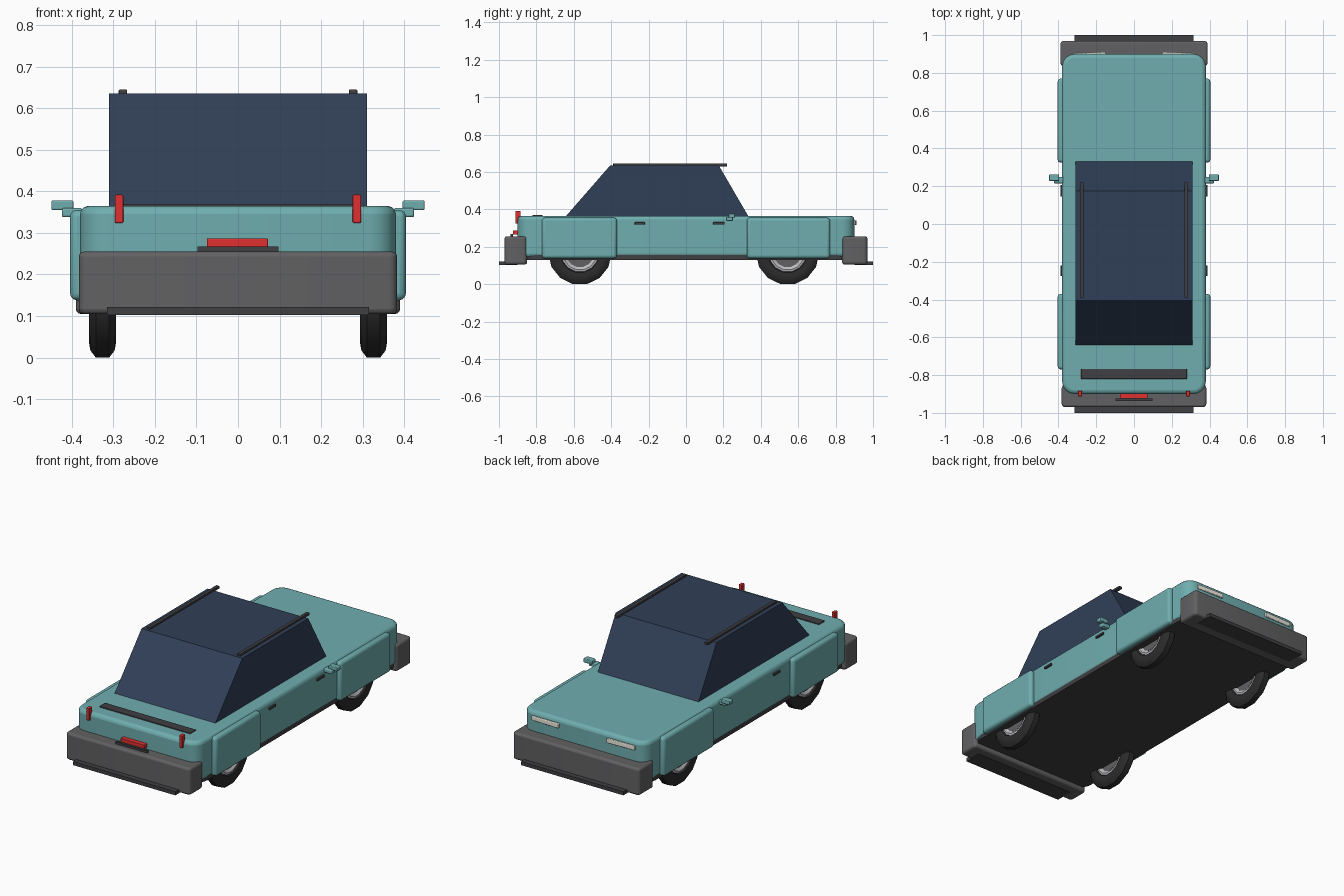
import bpy, bmesh, math
from mathutils import Matrix

if "Cube" in bpy.data.objects:
    bpy.data.objects.remove(bpy.data.objects["Cube"])


def mat(name, r, g, b):
    m = bpy.data.materials.new(name)
    m.diffuse_color = (r, g, b, 1)
    m.use_nodes = True
    m.node_tree.nodes["Principled BSDF"].inputs["Base Color"].default_value = m.diffuse_color
    return m


TEAL = mat("teal_paint", 0.16, 0.42, 0.43)
GLASS = mat("tinted_glass", 0.03, 0.05, 0.095)
DARK = mat("dark_trim", 0.05, 0.05, 0.055)
BUMPER = mat("bumper_grey", 0.12, 0.12, 0.125)
RUBBER = mat("rubber", 0.025, 0.025, 0.025)
METAL = mat("rim_metal", 0.5, 0.5, 0.52)
RED = mat("red_lens", 0.75, 0.03, 0.03)
LAMP = mat("white_lens", 0.85, 0.83, 0.75)


def finish(name, bm, material, bevel=0, segments=3, smooth=True):
    bmesh.ops.recalc_face_normals(bm, faces=bm.faces)
    me = bpy.data.meshes.new(name)
    bm.to_mesh(me)
    bm.free()
    ob = bpy.data.objects.new(name, me)
    bpy.context.collection.objects.link(ob)
    me.materials.append(material)
    if bevel:
        mod = ob.modifiers.new("bevel", 'BEVEL')
        mod.width, mod.segments, mod.limit_method = bevel, segments, 'ANGLE'
        mod.angle_limit = math.radians(40)
    if smooth:
        bpy.ops.object.select_all(action='DESELECT')
        ob.select_set(True)
        bpy.context.view_layer.objects.active = ob
        bpy.ops.object.shade_smooth_by_angle(angle=math.radians(35))
    return ob


def box(name, x, y, z, material, bevel=0, corner=0, axis=2, turn=0):
    """Box from (min, max) ranges; corner rounds the edges parallel to axis."""
    bm = bmesh.new()
    bmesh.ops.create_cube(bm, size=1)
    size = [r[1] - r[0] for r in (x, y, z)]
    mid = [(r[1] + r[0]) / 2 for r in (x, y, z)]
    bmesh.ops.scale(bm, vec=size, verts=bm.verts)
    if corner:
        edges = [e for e in bm.edges
                 if abs((e.verts[0].co - e.verts[1].co).normalized()[axis]) > 0.9]
        bmesh.ops.bevel(bm, geom=edges, offset=corner, segments=4, profile=0.5, affect='EDGES')
    bmesh.ops.rotate(bm, cent=(0, 0, 0), matrix=Matrix.Rotation(turn, 3, 'Z'), verts=bm.verts)
    bmesh.ops.translate(bm, vec=mid, verts=bm.verts)
    return finish(name, bm, material, bevel)


def pair(name, x, y, z, material, bevel=0, turn=0, **kw):
    """Same box on both sides of the car."""
    box("right_" + name, x, y, z, material, bevel, turn=turn, **kw)
    box("left_" + name, (-x[1], -x[0]), y, z, material, bevel, turn=-turn, **kw)


def lathe(name, profile, centre, material, n=14, closed=True):
    """Revolve (x, radius) points about the axle."""
    bm = bmesh.new()
    rings = []
    for i in range(n):
        a = 2 * math.pi * (i + 0.5) / n
        rings.append([bm.verts.new((centre[0] + px, centre[1] + r * math.sin(a),
                                    centre[2] - r * math.cos(a))) for px, r in profile])
    m = len(profile)
    for i in range(n):
        a, b = rings[i], rings[(i + 1) % n]
        for j in range(m if closed else m - 1):
            k = (j + 1) % m
            bm.faces.new((a[j], a[k], b[k], b[j]))
    if not closed:
        bm.faces.new([r[0] for r in rings])
        bm.faces.new([r[-1] for r in rings])
    return finish(name, bm, material)


# Body shell and underbody
box("body", (-0.38, 0.38), (-0.9, 0.9), (0.143, 0.365), TEAL, 0.02, corner=0.065)
box("underbody", (-0.378, 0.378), (-0.87, 0.87), (0.13, 0.175), DARK, corner=0.06)

# Cabin prism
bm = bmesh.new()
side = [(-0.645, 0.36), (0.335, 0.36), (0.175, 0.635), (-0.405, 0.635)]
face = bm.faces.new([bm.verts.new((-0.31, y, z)) for y, z in side])
ext = bmesh.ops.extrude_face_region(bm, geom=[face])
bmesh.ops.translate(bm, vec=(0.62, 0, 0),
                    verts=[v for v in ext["geom"] if isinstance(v, bmesh.types.BMVert)])
finish("cabin", bm, GLASS, smooth=False)

# Fender panels
pair("front_fender", (0.35, 0.404), (-0.77, -0.37), (0.138, 0.355), TEAL, 0.016)
pair("rear_fender", (0.35, 0.404), (0.325, 0.77), (0.138, 0.355), TEAL, 0.016)

# Bumpers with thin lips
box("front_bumper", (-0.383, 0.383), (-0.97, -0.85), (0.105, 0.255), BUMPER, 0.012, corner=0.02)
box("rear_bumper", (-0.39, 0.39), (0.835, 0.97), (0.105, 0.255), BUMPER, 0.012, corner=0.02)
box("front_lip", (-0.315, 0.315), (-1.0, -0.9), (0.102, 0.122), DARK)
box("rear_lip", (-0.315, 0.315), (0.9, 1.0), (0.102, 0.122), DARK)

# Wheels
tire = [(0.033, 0.13), (0.029, 0.152), (0.016, 0.169), (-0.016, 0.169), (-0.029, 0.152),
        (-0.033, 0.13), (-0.028, 0.105), (-0.012, 0.095), (0.012, 0.095), (0.028, 0.105)]
rim = [(-0.02, 0.104), (0.02, 0.104), (0.024, 0.09), (0.012, 0.072), (-0.012, 0.072), (-0.024, 0.09)]
hub = [(-0.015, 0.075), (0.015, 0.075)]
for end, y in (("front", -0.567), ("rear", 0.543)):
    for label, s in (("right", 1), ("left", -1)):
        c = (s * 0.326, y, 0.165)
        lathe(f"{label}_{end}_tire", tire, c, RUBBER)
        lathe(f"{label}_{end}_rim", rim, c, METAL)
        lathe(f"{label}_{end}_hub", hub, c, BUMPER, closed=False)

# Roof rails, mirrors, door handles
pair("roof_rail", (0.267, 0.287), (-0.39, 0.22), (0.63, 0.645), DARK, 0.003)
pair("mirror_stalk", (0.375, 0.424), (0.215, 0.25), (0.338, 0.36), TEAL, 0.005)
pair("mirror", (0.396, 0.449), (0.228, 0.262), (0.355, 0.378), TEAL, 0.004)
pair("front_handle", (0.37, 0.39), (-0.275, -0.22), (0.318, 0.331), DARK, 0.003)
pair("rear_handle", (0.37, 0.39), (0.145, 0.207), (0.318, 0.331), DARK, 0.003)

# Red lamps, plate and deck strip at the -y end
pair("red_lamp", (0.276, 0.296), (-0.912, -0.884), (0.324, 0.392), RED, 0.003)
box("red_light_bar", (-0.075, 0.072), (-0.925, -0.895), (0.265, 0.287), RED, 0.003)
box("plate_ledge", (-0.098, 0.098), (-0.938, -0.925), (0.25, 0.267), DARK)
box("deck_strip", (-0.28, 0.28), (-0.82, -0.768), (0.358, 0.37), DARK, 0.002)

# White lamps at the +y end
pair("white_lamp", (0.148, 0.318), (0.89, 0.909), (0.315, 0.34), LAMP, 0.004, turn=math.radians(-2))
